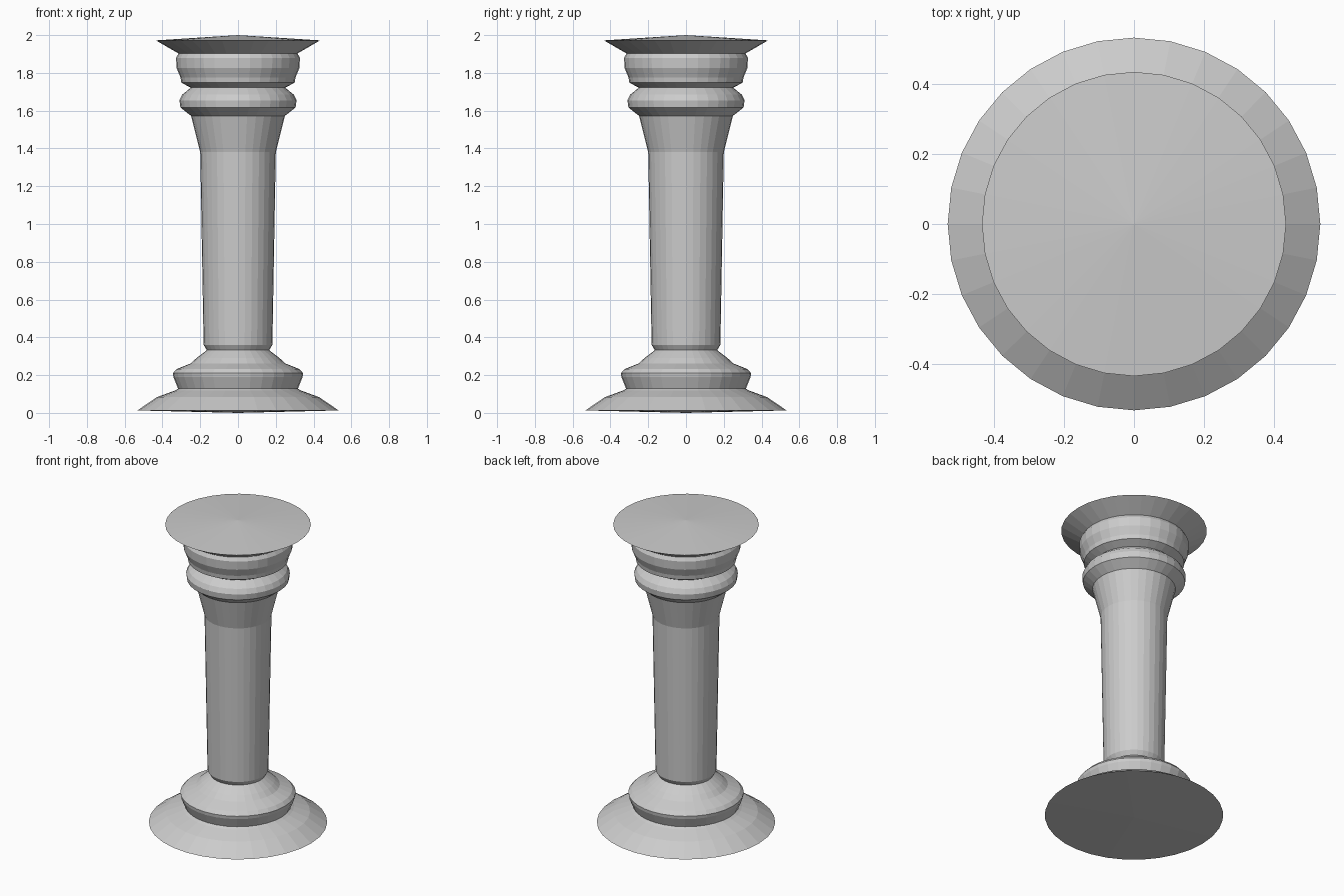
import bpy, bmesh
from math import cos, sin, tau

if "Cube" in bpy.data.objects:
    bpy.data.objects.remove(bpy.data.objects["Cube"])

SIDES = 32


def lathe(name, profile, sides=SIDES):
    """Revolve (radius, height) points around z; radius 0 makes a pole."""
    bm = bmesh.new()
    rings = []
    for r, z in profile:
        if r == 0:
            rings.append([bm.verts.new((0, 0, z))] * sides)
        else:
            rings.append([bm.verts.new((r * cos(tau * i / sides), r * sin(tau * i / sides), z))
                          for i in range(sides)])
    for low, high in zip(rings, rings[1:]):
        for i in range(sides):
            j = (i + 1) % sides
            loop = dict.fromkeys((low[i], low[j], high[j], high[i]))
            bm.faces.new(list(loop))
    bmesh.ops.recalc_face_normals(bm, faces=bm.faces)
    mesh = bpy.data.meshes.new(name)
    bm.to_mesh(mesh)
    bm.free()
    obj = bpy.data.objects.new(name, mesh)
    bpy.context.collection.objects.link(obj)
    return obj


# Flared foot, base torus and neck ring
base = [(0, 0), (0.533, 0.013), (0.43, 0.083), (0.335, 0.118), (0.317, 0.128),
        (0.342, 0.19), (0.345, 0.21), (0.325, 0.232), (0.25, 0.262),
        (0.22, 0.29), (0.165, 0.332)]

# Shaft widening upward, then flaring under the capital
shaft = [(0.182, 0.36), (0.2, 1.38), (0.248, 1.572)]

# Capital: lower bead, groove, upper bead, flared cap with a shallow cone top
capital = [(0.305, 1.617), (0.31, 1.655), (0.295, 1.685), (0.25, 1.722),
           (0.3, 1.748), (0.304, 1.775), (0.325, 1.825), (0.328, 1.88),
           (0.315, 1.903), (0.27, 1.905), (0.435, 1.972), (0, 2.0)]
capital[9:10] = []

# One continuous turned surface
lathe("column", base + shaft + capital)
